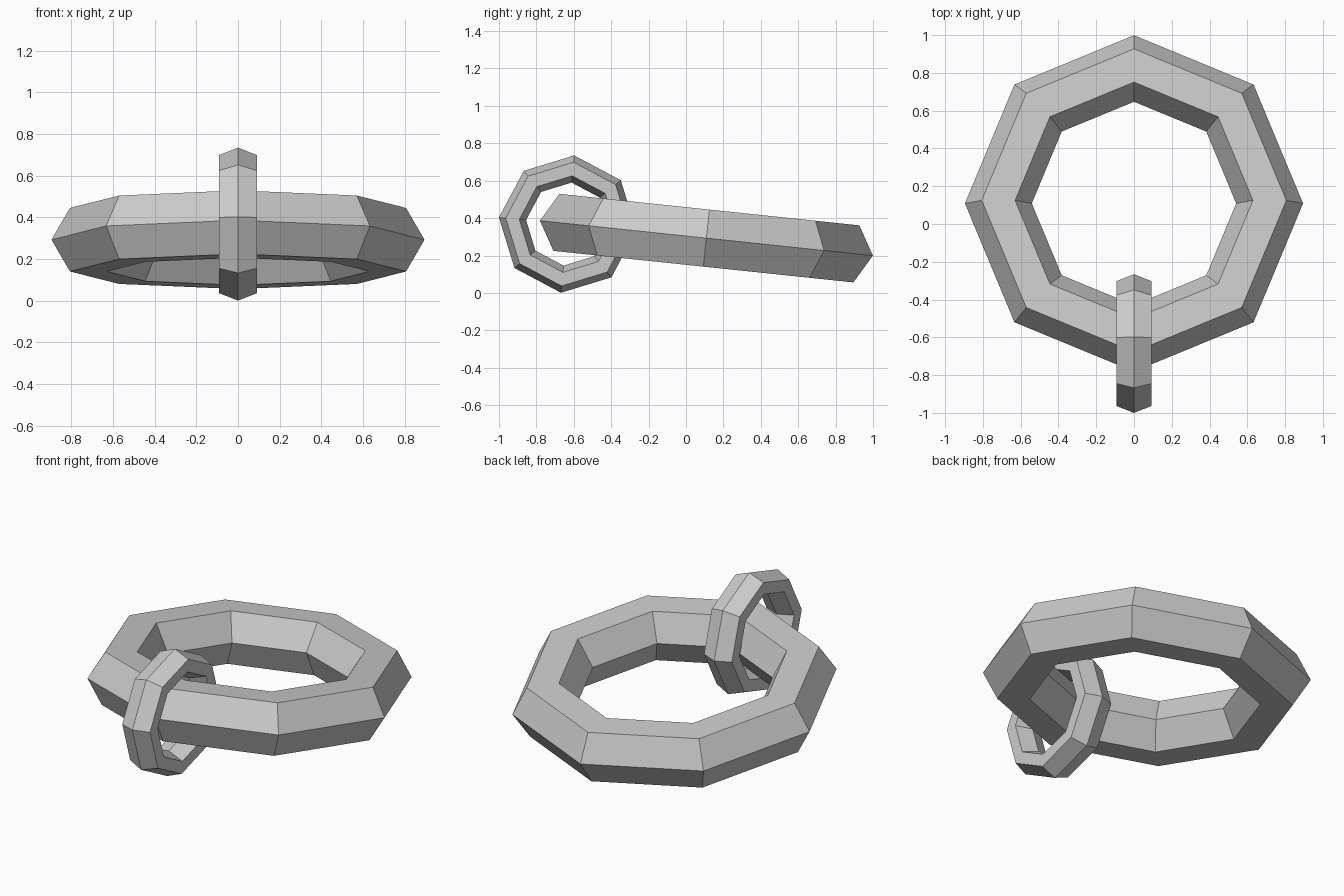
import bpy
from math import radians
from mathutils import Matrix, Vector

cube = bpy.data.objects.get("Cube")
if cube:
    bpy.data.objects.remove(cube, do_unlink=True)

# Single grey metal colour
GREY = (0.6, 0.6, 0.6, 1.0)
metal = bpy.data.materials.new("grey_metal")
metal.use_nodes = True
metal.diffuse_color = GREY
for node in metal.node_tree.nodes:
    if node.type == 'BSDF_PRINCIPLED':
        node.inputs["Base Color"].default_value = GREY


def faceted_ring(name, centre, orientation, scale):
    """Eight-sided ring with a hexagonal section, flat shaded."""
    bpy.ops.mesh.primitive_torus_add(
        major_segments=8, minor_segments=6,
        major_radius=0.718, minor_radius=0.177,
        location=(0, 0, 0))
    ring = bpy.context.object
    ring.name = name
    ring.data.name = name
    ring.data.transform(orientation @ Matrix.Diagonal((*scale, 1)))
    ring.location = Vector(centre)
    ring.data.materials.clear()
    ring.data.materials.append(metal)
    bpy.ops.object.shade_flat()
    return ring


# Large ring, lying almost flat and tipped down at the back
faceted_ring("large_ring", (0, 0.109, 0.293),
             Matrix.Rotation(radians(-6), 4, 'X'), (1, 1, 1))

# Small upright link hooked round the front of the large ring
upright = Matrix.Rotation(radians(-5.5), 4, 'X') @ Matrix.Rotation(radians(90), 4, 'Y')
faceted_ring("small_link", (0, -0.633, 0.368), upright, (0.412, 0.412, 0.6))
